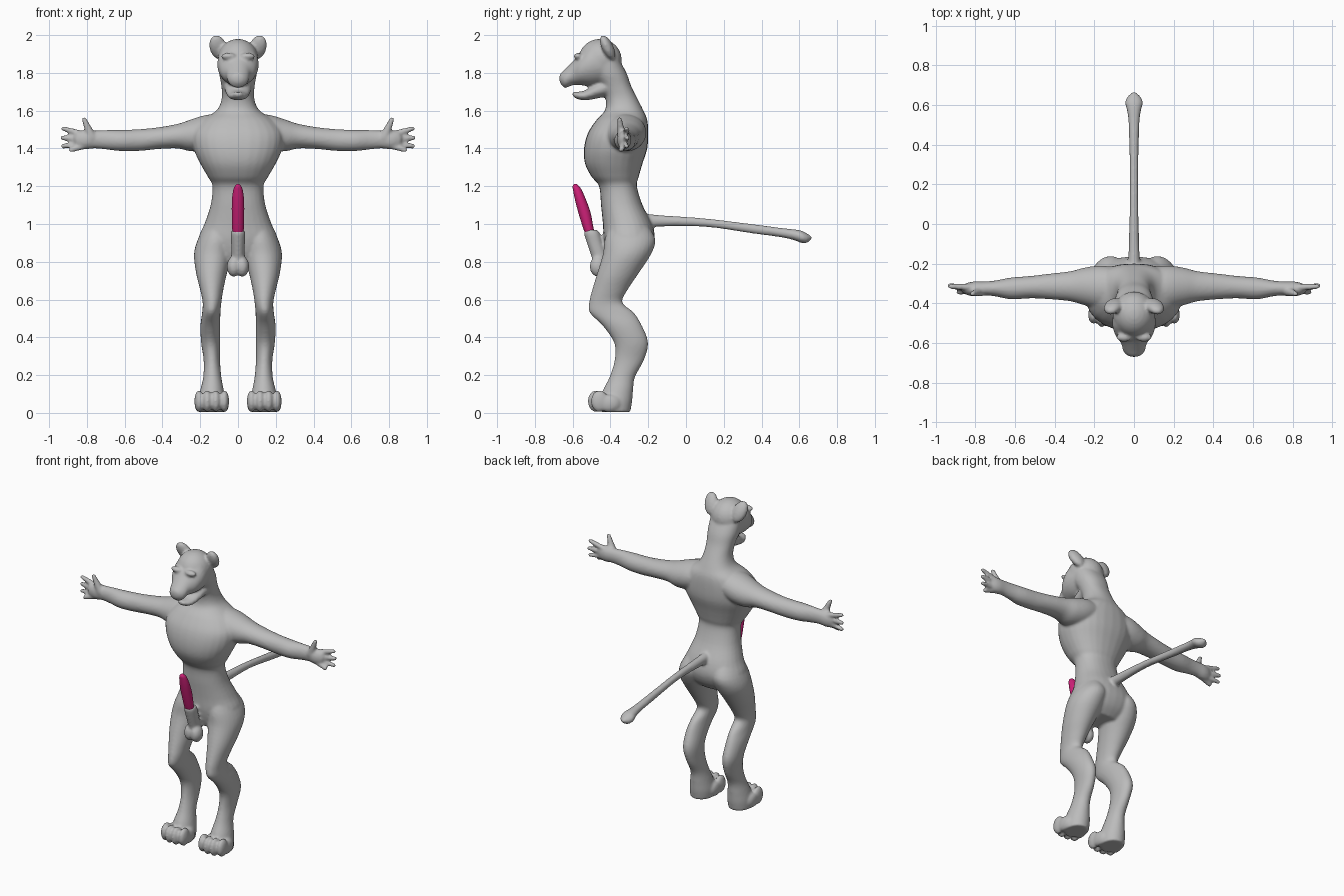
import bpy, bmesh, math
from mathutils import Vector, Matrix

def material(name, rgb):
    m = bpy.data.materials.new(name)
    m.diffuse_color = (*rgb, 1)
    return m

grey = material("fur grey", (0.5, 0.5, 0.5))
pink = material("deep pink", (0.62, 0.015, 0.19))

def loft(bm, axis, rows, n=28, steps=4, s=1, p=2.0):
    """Loft elliptical slices; a row is (position on axis, lo, hi, lo, hi) of the other two axes."""
    dense = []
    for i in range(len(rows) - 1):
        q = [rows[max(i - 1, 0)], rows[i], rows[i + 1], rows[min(i + 2, len(rows) - 1)]]
        for k in range(steps):
            t = k / steps
            dense.append([0.5 * (2*b + (c - a)*t + (2*a - 5*b + 4*c - d)*t*t + (3*b - a - 3*c + d)*t**3)
                          for a, b, c, d in zip(*q)])
    dense.append(rows[-1])
    rings = []
    for w, u0, u1, v0, v1 in dense:
        ring = []
        for j in range(n):
            a = 2 * math.pi * j / n
            c, d = math.cos(a), math.sin(a)
            c, d = [math.copysign(abs(e) ** (2 / p), e) for e in (c, d)]
            co = [(u0 + u1)/2 + c*(u1 - u0)/2, (v0 + v1)/2 + d*(v1 - v0)/2]
            co.insert(axis, w)
            ring.append(bm.verts.new((s * co[0], co[1], co[2])))
        rings.append(ring)
    for r, q in zip(rings, rings[1:]):
        for j in range(n):
            bm.faces.new((r[j], r[(j+1) % n], q[(j+1) % n], q[j]))
    bm.faces.new(rings[0])
    bm.faces.new(rings[-1])

def ball(bm, c, r, rot=Matrix()):
    m = Matrix.Translation(c) @ rot @ Matrix.Diagonal((*r, 1))
    bmesh.ops.create_uvsphere(bm, u_segments=24, v_segments=14, radius=1, matrix=m)

def rod(bm, a, b, ra, rb):
    a, b = Vector(a), Vector(b)
    d = b - a
    m = Matrix.Translation((a + b)/2) @ d.to_track_quat('Z', 'Y').to_matrix().to_4x4()
    bmesh.ops.create_cone(bm, cap_ends=True, segments=20, radius1=ra, radius2=rb, depth=d.length, matrix=m)
    ball(bm, a, (ra,)*3)
    ball(bm, b, (rb,)*3)

def finish(bm, name, mat, voxel=0, smooth=0):
    bmesh.ops.recalc_face_normals(bm, faces=bm.faces)
    me = bpy.data.meshes.new(name)
    bm.to_mesh(me)
    bm.free()
    ob = bpy.data.objects.new(name, me)
    bpy.context.collection.objects.link(ob)
    me.materials.append(mat)
    me.shade_smooth()
    if voxel:
        r = ob.modifiers.new("fuse", 'REMESH')
        r.mode, r.voxel_size, r.use_smooth_shade = 'VOXEL', voxel, True
    if smooth:
        m = ob.modifiers.new("soften", 'SMOOTH')
        m.factor, m.iterations = 0.5, smooth

body = bmesh.new()
# torso and neck
loft(body, 2, [(.80, -.12, .12, -.40, -.24), (.85, -.18, .18, -.42, -.19), (.92, -.21, .21, -.435, -.165),
    (1.0, -.178, .178, -.44, -.18), (1.1, -.145, .145, -.45, -.23), (1.2, -.135, .135, -.46, -.26),
    (1.25, -.16, .16, -.50, -.25), (1.32, -.20, .20, -.535, -.23), (1.4, -.235, .235, -.54, -.205),
    (1.48, -.24, .24, -.52, -.20), (1.55, -.19, .19, -.475, -.205), (1.60, -.115, .115, -.43, -.225),
    (1.66, -.087, .087, -.425, -.255), (1.73, -.088, .088, -.45, -.29), (1.8, -.10, .10, -.50, -.315),
    (1.88, -.10, .10, -.52, -.36), (1.94, -.08, .08, -.52, -.40)], p=2.25)
# head with open muzzle and jaw
ball(body, (0, -.455, 1.87), (.108, .115, .11))
loft(body, 1, [(-.42, -.10, .10, 1.74, 1.95), (-.5, -.11, .11, 1.73, 1.96), (-.56, -.095, .095, 1.735, 1.905),
    (-.60, -.066, .066, 1.735, 1.86), (-.64, -.055, .055, 1.72, 1.82), (-.662, -.035, .035, 1.74, 1.80),
    (-.67, -.015, .015, 1.755, 1.785)])
loft(body, 1, [(-.40, -.075, .075, 1.68, 1.78), (-.47, -.068, .068, 1.665, 1.75), (-.53, -.055, .055, 1.655, 1.71),
    (-.57, -.042, .042, 1.66, 1.70), (-.60, -.018, .018, 1.675, 1.70)])
# tail
loft(body, 1, [(-.26, -.04, .04, .97, 1.06), (-.15, -.028, .028, .985, 1.048), (.1, -.022, .022, .985, 1.03),
    (.35, -.023, .023, .95, 1.0), (.5, -.027, .027, .93, .98), (.57, -.035, .035, .915, .972),
    (.61, -.045, .045, .90, .965), (.64, -.035, .035, .90, .95), (.665, -.008, .008, .92, .935)])
# sheath and scrotum
loft(body, 2, [(.79, -.035, .035, -.49, -.40), (.84, -.035, .035, -.505, -.42), (.90, -.037, .037, -.525, -.44),
    (.95, -.039, .039, -.54, -.455), (.968, -.034, .034, -.535, -.47)])
for s in (-1, 1):
    ball(body, (s * .022, -.465, .775), (.037, .045, .055))
    # ears and brows
    ball(body, (s * .105, -.415, 1.935), (.046, .03, .072),
         Matrix.Rotation(s * .3, 4, 'Y') @ Matrix.Rotation(.45, 4, 'X'))
    ball(body, (s * .05, -.572, 1.888), (.04, .022, .018))
    # legs
    loft(body, 2, [(1.0, .05, .165, -.40, -.21), (.92, .02, .212, -.43, -.162), (.84, .03, .233, -.44, -.185),
        (.74, .058, .222, -.47, -.25), (.65, .078, .20, -.497, -.31), (.585, .088, .187, -.513, -.337),
        (.53, .093, .19, -.51, -.275), (.46, .094, .199, -.44, -.232), (.37, .094, .195, -.38, -.20),
        (.28, .095, .182, -.378, -.222), (.19, .088, .184, -.405, -.27), (.12, .075, .20, -.44, -.28),
        (.06, .065, .212, -.46, -.285), (.004, .07, .21, -.45, -.295)], s=s)
    # toes
    for x, y in ((.072, -.463), (.117, -.475), (.163, -.475), (.206, -.458)):
        ball(body, (s * x, y, .062), (.025, .046, .058))
        ball(body, (s * x, y + .05, .05), (.024, .06, .046))
    # arms
    loft(body, 0, [(.08, -.42, -.22, 1.42, 1.585), (.17, -.43, -.21, 1.39, 1.577), (.25, -.41, -.22, 1.385, 1.553),
        (.32, -.39, -.238, 1.40, 1.53), (.42, -.38, -.25, 1.397, 1.512), (.52, -.375, -.262, 1.387, 1.502),
        (.62, -.38, -.27, 1.386, 1.498), (.70, -.365, -.285, 1.395, 1.497), (.76, -.36, -.29, 1.40, 1.495),
        (.81, -.365, -.29, 1.395, 1.495), (.85, -.355, -.30, 1.40, 1.49), (.865, -.345, -.31, 1.42, 1.475)], s=s)
    # thumb and fingers
    for a, b, ra in (((.775, -.34, 1.46), (.815, -.352, 1.555), .026), ((.82, -.32, 1.475), (.925, -.315, 1.505), .018),
                     ((.83, -.325, 1.45), (.93, -.31, 1.457), .018), ((.82, -.325, 1.425), (.925, -.315, 1.412), .017),
                     ((.81, -.335, 1.415), (.885, -.345, 1.392), .018)):
        rod(body, (s * a[0], *a[1:]), (s * b[0], *b[1:]), ra, .013)
finish(body, "body", grey, voxel=.008, smooth=6)

# shaft
shaft = bmesh.new()
loft(shaft, 2, [(.94, -.028, .028, -.53, -.48), (.98, -.031, .031, -.545, -.49), (1.06, -.033, .033, -.57, -.505),
    (1.13, -.032, .032, -.588, -.53), (1.18, -.025, .025, -.598, -.552), (1.20, -.017, .017, -.60, -.566),
    (1.212, -.004, .004, -.592, -.58)])
finish(shaft, "shaft", pink)
